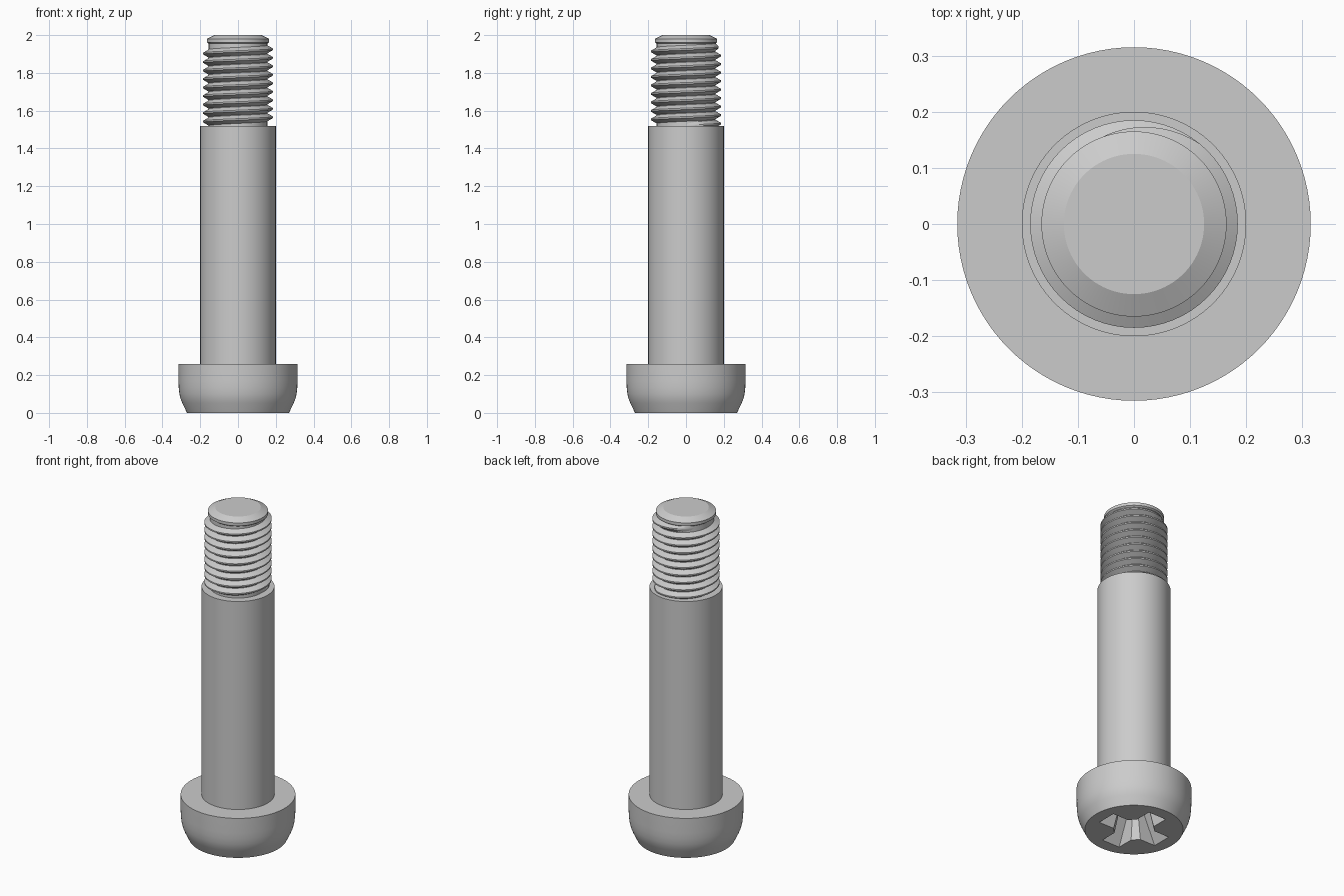
import bpy, bmesh
from math import sin, cos, pi, radians

cube = bpy.data.objects.get("Cube")
if cube:
    bpy.data.objects.remove(cube, do_unlink=True)

SEGMENTS = 96

steel = bpy.data.materials.new("steel grey")
steel.use_nodes = True
colour = (0.6, 0.6, 0.6, 1)
steel.diffuse_color = colour
steel.node_tree.nodes["Principled BSDF"].inputs["Base Color"].default_value = colour


def make_object(name, bm):
    bmesh.ops.recalc_face_normals(bm, faces=bm.faces[:])
    mesh = bpy.data.meshes.new(name)
    bm.to_mesh(mesh)
    bm.free()
    mesh.materials.append(steel)
    obj = bpy.data.objects.new(name, mesh)
    bpy.context.collection.objects.link(obj)
    return obj


def bridge(bm, a, b, closed=True):
    n = len(a)
    for i in range(n if closed else n - 1):
        j = (i + 1) % n
        bm.faces.new((a[i], a[j], b[j], b[i]))


def lathe(name, profile, caps="both"):
    """Turn (radius, height) points around z, from bottom to top."""
    bm = bmesh.new()
    rings = []
    for r, z in profile:
        angles = [2 * pi * i / SEGMENTS for i in range(SEGMENTS)]
        rings.append([bm.verts.new((r * cos(a), r * sin(a), z)) for a in angles])
    for a, b in zip(rings, rings[1:]):
        bridge(bm, a, b)
    if caps == "both":
        bm.faces.new(rings[0])
    if caps in ("both", "top"):
        bm.faces.new(rings[-1])
    return make_object(name, bm)


def smooth(obj):
    bpy.ops.object.select_all(action="DESELECT")
    obj.select_set(True)
    bpy.context.view_layer.objects.active = obj
    bpy.ops.object.shade_smooth_by_angle(angle=radians(25))


# Head, rounded towards the driven face
head = lathe("head", [(0.27, 0), (0.295, 0.052), (0.304, 0.075), (0.31, 0.1),
                      (0.314, 0.135), (0.315, 0.17), (0.315, 0.26)])


# Tapered cross recess cut into the head
def cross_ring(bm, z, length, width, corner):
    quarter = [(length, -width), (length, width), (corner, width), (width, corner)]
    ring = []
    for k in range(4):
        c, s = (1, 0, -1, 0)[k], (0, 1, 0, -1)[k]
        ring += [bm.verts.new((c * x - s * y, s * x + c * y, z)) for x, y in quarter]
    return ring


bm = bmesh.new()
low = cross_ring(bm, -0.02, 0.21, 0.062, 0.1)
high = cross_ring(bm, 0.17, 0.1, 0.042, 0.062)
bridge(bm, low, high)
bm.faces.new(low)
bm.faces.new(high)
cutter = make_object("recess_cutter", bm)
cutter.hide_render = True

cut = head.modifiers.new("recess", "BOOLEAN")
cut.operation = "DIFFERENCE"
cut.solver = "EXACT"
cut.object = cutter
bpy.context.view_layer.objects.active = head
bpy.ops.object.modifier_apply(modifier=cut.name)
bpy.data.objects.remove(cutter, do_unlink=True)

# Plain shank and the threaded core with its chamfered tip
shank = lathe("shank", [(0.2, 0.26), (0.2, 1.52)], caps="top")
ROOT, CREST, PITCH = 0.155, 0.185, 0.045
core = lathe("threaded_core", [(ROOT, 1.52), (ROOT, 1.955), (0.165, 1.962),
                               (0.165, 1.98), (0.125, 2)], caps="top")

# Right-handed thread ridge swept along a helix, fading out at both ends
bm = bmesh.new()
turns, steps = 9.4, 64
total = int(turns * steps)
previous = None
for i in range(total + 1):
    angle = 2 * pi * i / steps
    z = 1.52 + PITCH * i / steps
    fade = min(1, i / 12, (total - i) / 16)
    crest = ROOT + (CREST - ROOT) * fade
    section = [(ROOT - 0.002, -PITCH / 2), (crest, -0.004),
               (crest, 0.004), (ROOT - 0.002, PITCH / 2)]
    ring = [bm.verts.new((r * cos(angle), r * sin(angle), z + dz)) for r, dz in section]
    if previous:
        bridge(bm, previous, ring, closed=False)
    previous = ring
thread = make_object("thread", bm)

for part in (head, shank, core, thread):
    smooth(part)
